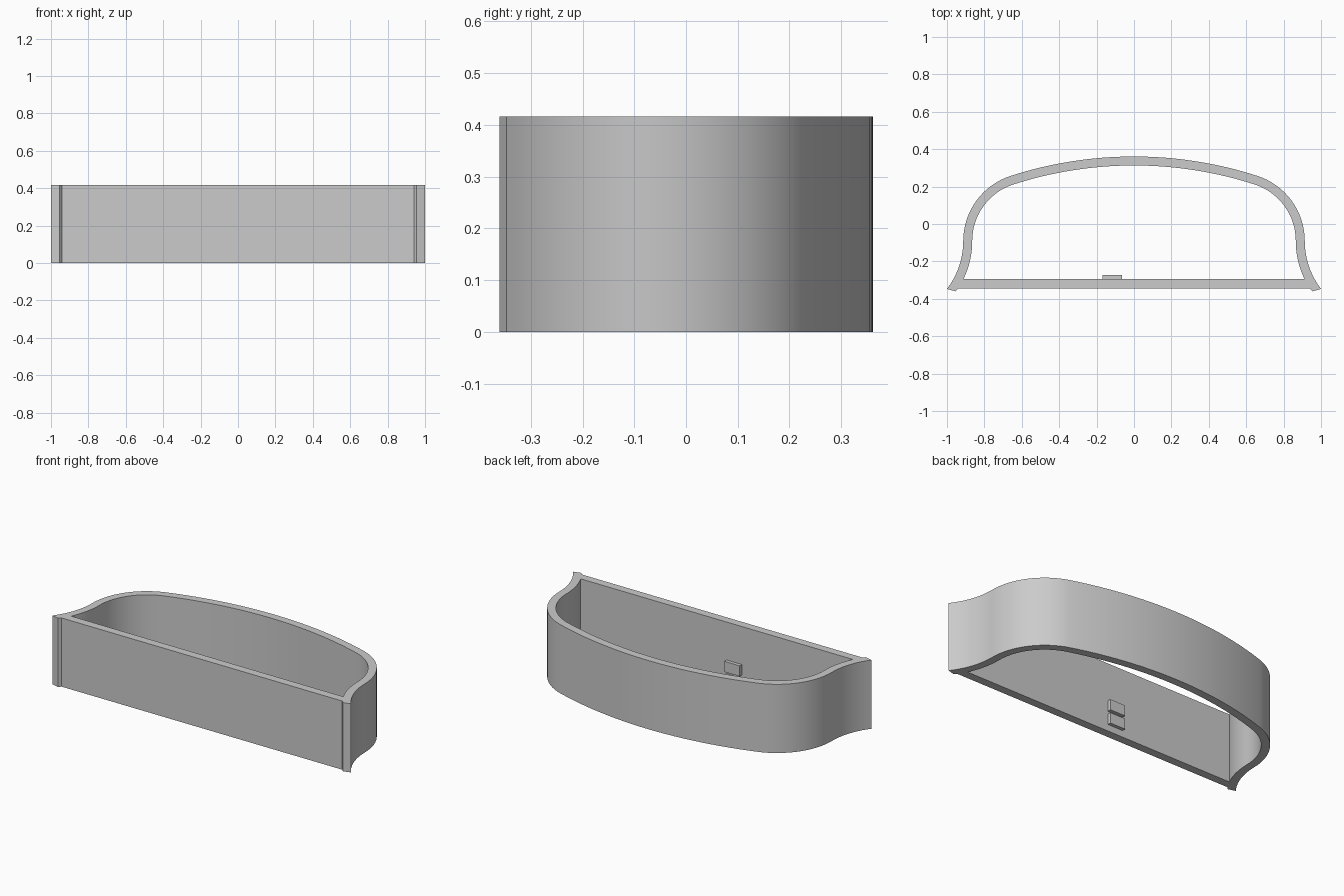
import bpy, bmesh
from math import sin, cos, radians, asin

cube = bpy.data.objects.get("Cube")
if cube:
    bpy.data.objects.remove(cube, do_unlink=True)

HEIGHT = 0.416
THICK = 0.048

grey = bpy.data.materials.new("plain grey")
grey.use_nodes = True
colour = (0.6, 0.6, 0.6, 1)
grey.diffuse_color = colour
grey.node_tree.nodes["Principled BSDF"].inputs["Base Color"].default_value = colour


def prism(name, outline, z0, z1):
    """Extrude a closed plan outline between two heights."""
    bm = bmesh.new()
    face = bm.faces.new([bm.verts.new((x, y, z0)) for x, y in outline])
    top = bmesh.ops.extrude_face_region(bm, geom=[face])
    verts = [v for v in top["geom"] if isinstance(v, bmesh.types.BMVert)]
    bmesh.ops.translate(bm, vec=(0, 0, z1 - z0), verts=verts)
    bmesh.ops.recalc_face_normals(bm, faces=bm.faces)
    mesh = bpy.data.meshes.new(name)
    bm.to_mesh(mesh)
    bm.free()
    mesh.materials.append(grey)
    obj = bpy.data.objects.new(name, mesh)
    bpy.context.collection.objects.link(obj)
    return obj


def arc(cx, cy, r, a0, a1, n):
    """Points along an arc, angles in degrees."""
    angles = [radians(a0 + (a1 - a0) * i / n) for i in range(n + 1)]
    return [(cx + r * cos(a), cy + r * sin(a)) for a in angles]


def half_profile(inset, end_y):
    """Right half of the wall line, from the back centre to the flared foot."""
    bow = arc(0, -1.785, 2.146 - inset, 90, 72, 12)
    corner = arc(0.547, -0.091, 0.366 - inset, 72, 0, 16)
    flare_r = 0.42 + inset
    sweep = asin((-0.091 - end_y) / flare_r) * 57.29578
    flare = arc(1.333, -0.091, flare_r, 180, 180 + sweep, 10)
    return bow + corner[1:] + flare[1:]


def mirrored(points):
    return [(-x, y) for x, y in reversed(points)]


# Bowed wall with a small lipped foot at each end
outer = half_profile(0, -0.347)
inner = half_profile(THICK, -0.295)
foot = [(0.955, -0.36), (0.94, -0.345)]
right = outer + foot + inner[::-1]
left = mirrored(right)
wall = prism("curved_wall", right + left[1:-1], 0, HEIGHT)
bpy.context.view_layer.objects.active = wall
wall.select_set(True)
bpy.ops.object.shade_smooth_by_angle(angle=radians(25))

# Flat front panel between the feet
edge = [inner[-1], foot[1]]
prism("front_panel", edge + mirrored(edge), 0, HEIGHT)

# Two small blocks on the inside of the panel
tab = [(-0.168, -0.297), (-0.065, -0.297), (-0.065, -0.274), (-0.168, -0.274)]
for name, z in (("lower_tab", 0.04), ("upper_tab", 0.122)):
    prism(name, tab, z, z + 0.064)
